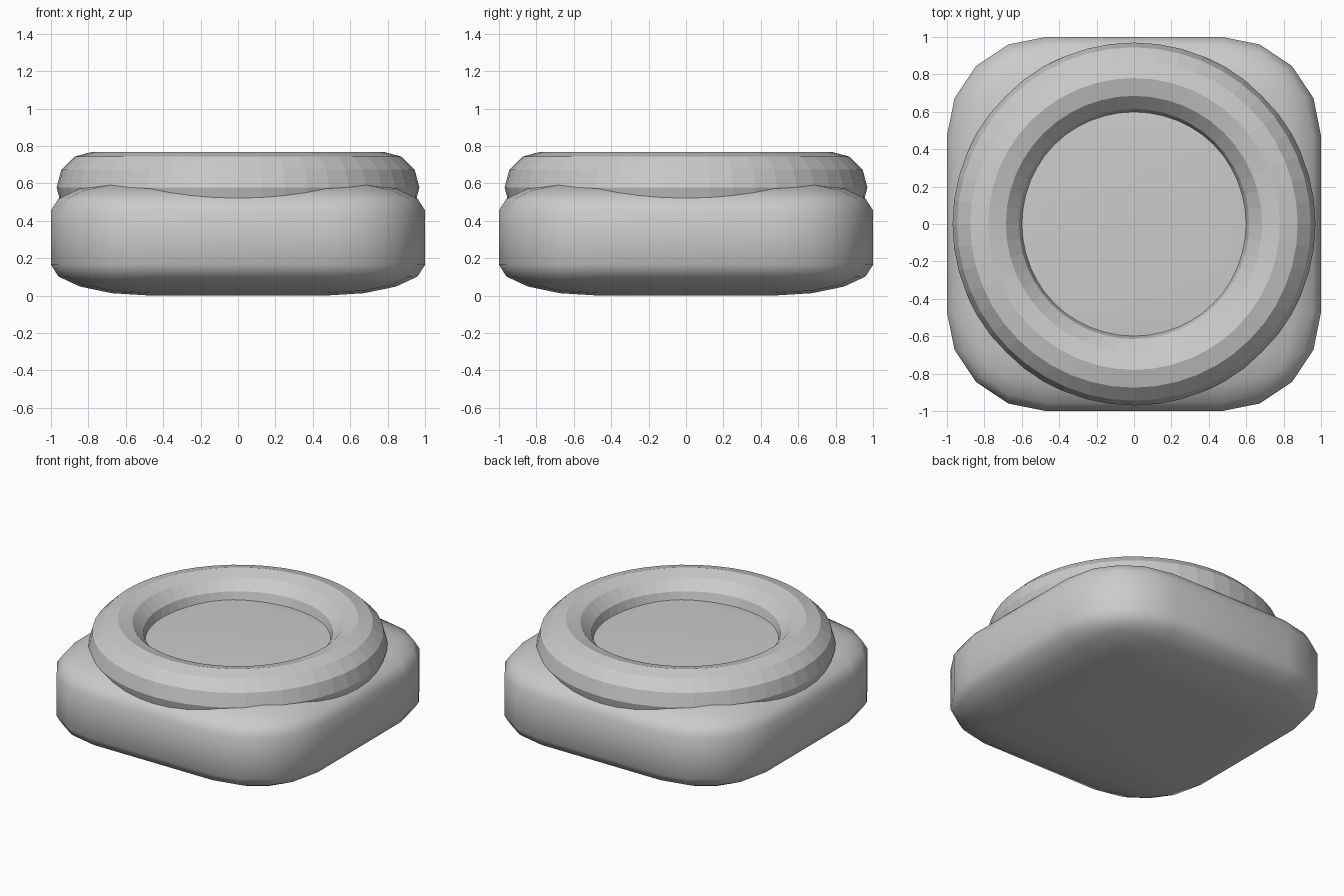
import bpy

if "Cube" in bpy.data.objects:
    bpy.data.objects.remove(bpy.data.objects["Cube"])

# Rounded square base: bevelled cube squashed in height
bpy.ops.mesh.primitive_cube_add(size=2)
base = bpy.context.object
base.name = "base"
bev = base.modifiers.new("round", "BEVEL")
bev.width = 0.53
bev.segments = 4
bpy.ops.object.modifier_apply(modifier="round")
base.scale = (1, 1, 0.31)
base.location.z = 0.31
bpy.ops.object.transform_apply(location=True, rotation=False, scale=True)
bpy.ops.object.shade_smooth()

# Thick faceted ring resting on the base
bpy.ops.mesh.primitive_torus_add(major_radius=0.78, minor_radius=0.19,
                                 major_segments=48, minor_segments=12,
                                 location=(0, 0, 0.578))
bpy.context.object.name = "ring"

# Flat disc sunk inside the ring
# (the top of the base itself forms the floor)
